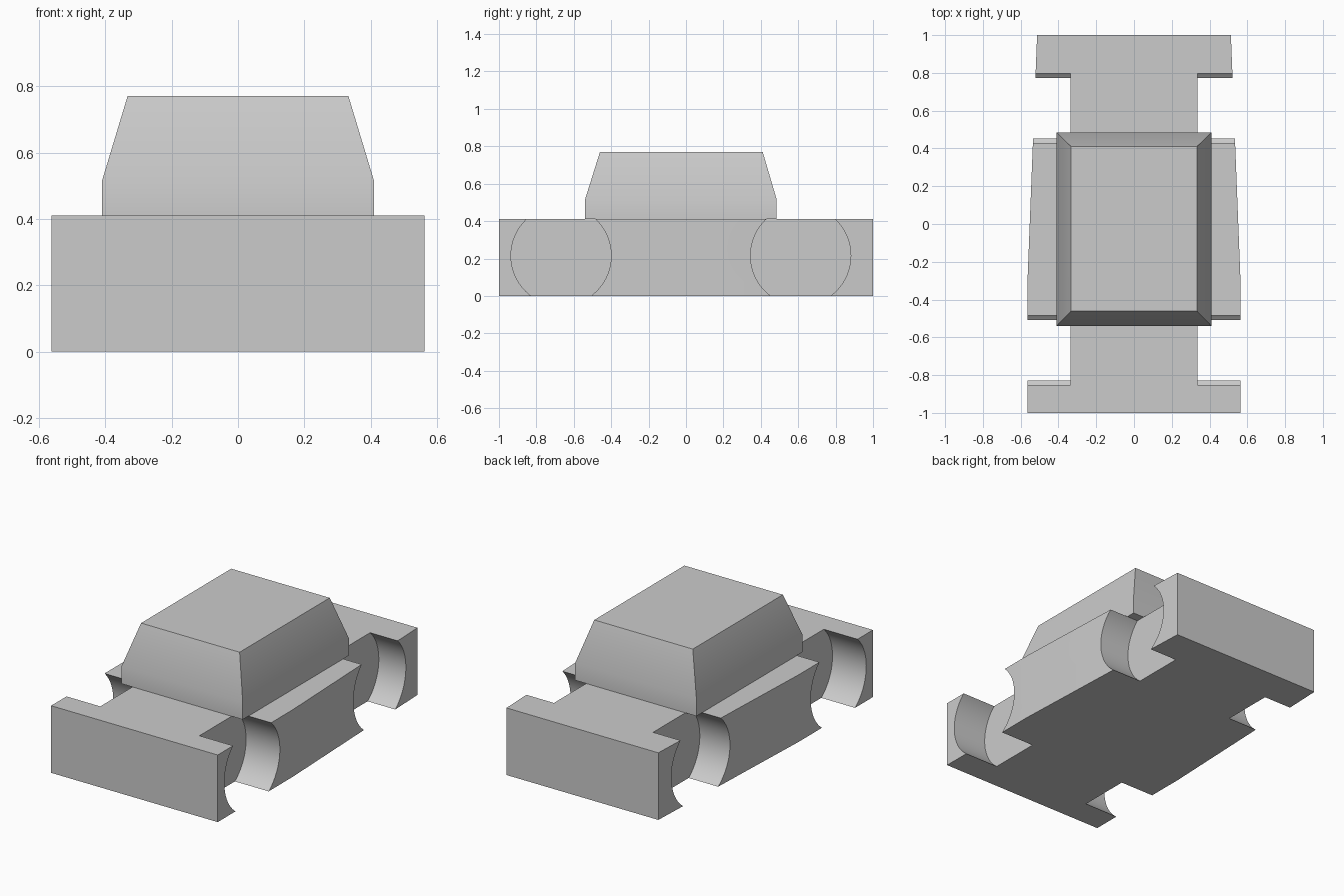
import bpy, bmesh, math

cube = bpy.data.objects.get("Cube")
if cube:
    bpy.data.objects.remove(cube, do_unlink=True)

grey = bpy.data.materials.new("plain grey")
grey.use_nodes = True
colour = (0.6, 0.6, 0.6, 1)
grey.diffuse_color = colour
grey.node_tree.nodes["Principled BSDF"].inputs["Base Color"].default_value = colour


def loft(name, rings):
    """Solid through a stack of horizontal rings of equal point count."""
    bm = bmesh.new()
    loops = [[bm.verts.new(p) for p in ring] for ring in rings]
    n = len(loops[0])
    bm.faces.new(loops[0][::-1])
    bm.faces.new(loops[-1])
    for a, b in zip(loops, loops[1:]):
        for i in range(n):
            j = (i + 1) % n
            bm.faces.new((a[i], a[j], b[j], b[i]))
    mesh = bpy.data.meshes.new(name)
    bm.to_mesh(mesh)
    bm.free()
    obj = bpy.data.objects.new(name, mesh)
    bpy.context.collection.objects.link(obj)
    mesh.materials.append(grey)
    return obj


def smooth(obj):
    bpy.ops.object.select_all(action="DESELECT")
    obj.select_set(True)
    bpy.context.view_layer.objects.active = obj
    bpy.ops.object.shade_smooth_by_angle(angle=math.radians(30))


# lower body, narrowing toward the rear
BODY_TOP = 0.41
half = [(0.563, -1), (0.563, -0.28), (0.513, 1)]
outline = half + [(-x, y) for x, y in reversed(half)]
body = loft("lower_body", [[(x, y, z) for x, y in outline] for z in (0, BODY_TOP)])

# round wheel recesses on both sides
INNER, DEPTH = 0.335, 0.6
for end, y in (("front", -0.668), ("rear", 0.613)):
    for side, s in (("left", 1), ("right", -1)):
        bpy.ops.mesh.primitive_cylinder_add(
            vertices=64, radius=0.268, depth=DEPTH,
            location=(s * (INNER + DEPTH / 2), y, 0.215),
            rotation=(0, math.pi / 2, 0))
        cutter = bpy.context.object
        cutter.name = f"{end}_{side}_wheel_cutter"
        cutter.data.materials.append(grey)
        cut = body.modifiers.new(cutter.name, "BOOLEAN")
        cut.object = cutter
        cut.solver = "EXACT"
        bpy.context.view_layer.objects.active = body
        bpy.ops.object.modifier_apply(modifier=cut.name)
        bpy.data.objects.remove(cutter, do_unlink=True)
smooth(body)


# cabin with short upright sides and sloped windows
def rectangle(x, front, back, z):
    return [(-x, front, z), (x, front, z), (x, back, z), (-x, back, z)]


cabin = loft("cabin", [
    rectangle(0.41, -0.54, 0.485, BODY_TOP),
    rectangle(0.41, -0.54, 0.485, 0.515),
    rectangle(0.333, -0.46, 0.41, 0.77),
])
smooth(cabin)
